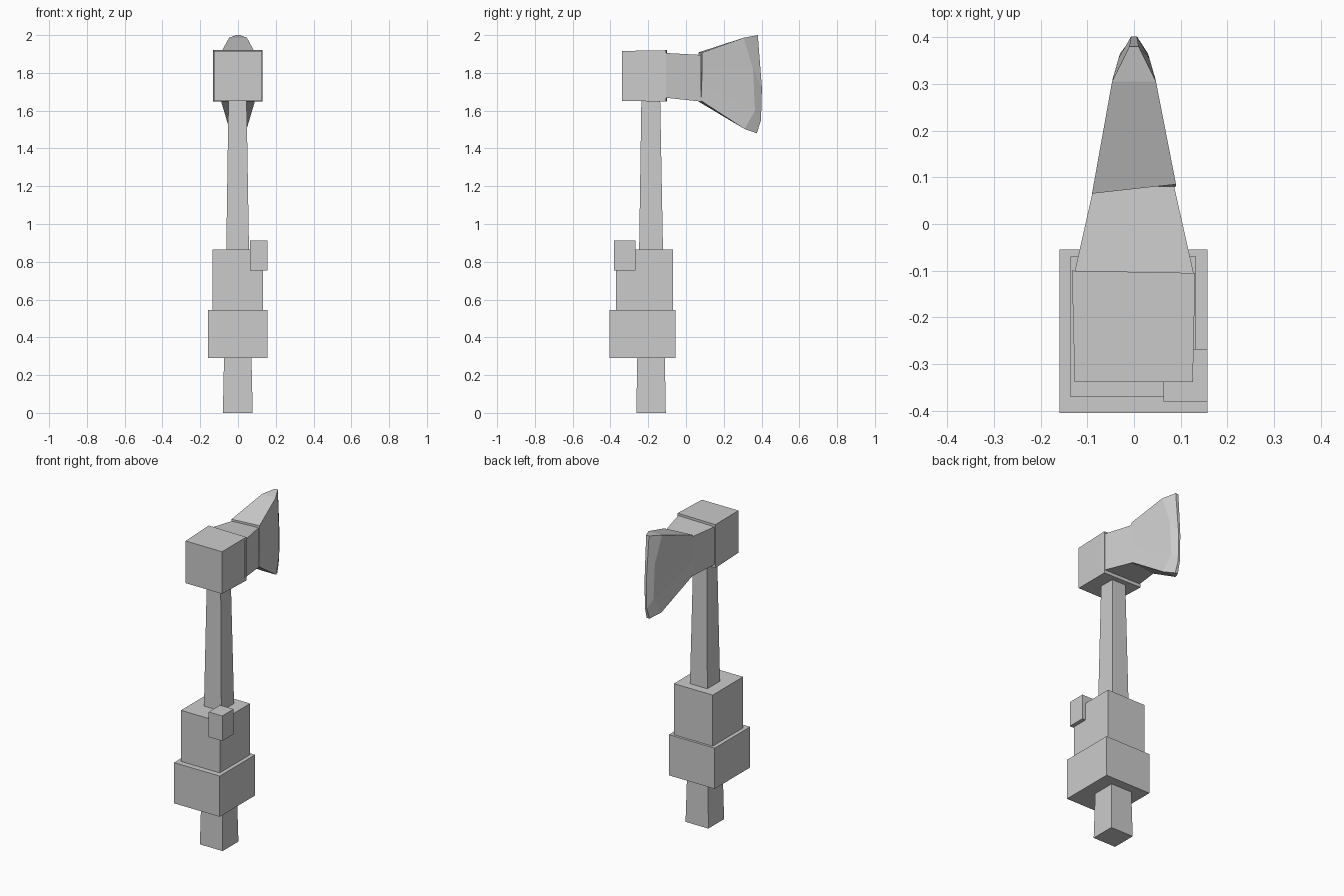
import bpy, bmesh

if "Cube" in bpy.data.objects:
    bpy.data.objects.remove(bpy.data.objects["Cube"])


def loft(name, rings):
    """Skin a list of even-sized vertex rings and close both ends with quads."""
    bm = bmesh.new()
    vs = [[bm.verts.new(p) for p in ring] for ring in rings]
    n = len(rings[0])
    for a, b in zip(vs, vs[1:]):
        for i in range(n):
            j = (i + 1) % n
            bm.faces.new((a[i], a[j], b[j], b[i]))
    for cap in (vs[0], vs[-1]):
        for i in range(n // 2 - 1):
            bm.faces.new((cap[i], cap[i + 1], cap[n - 2 - i], cap[n - 1 - i]))
    bmesh.ops.recalc_face_normals(bm, faces=bm.faces)
    me = bpy.data.meshes.new(name)
    bm.to_mesh(me)
    bm.free()
    ob = bpy.data.objects.new(name, me)
    bpy.context.collection.objects.link(ob)
    return ob


def rect_z(x0, x1, y0, y1, z):
    return [(x0, y0, z), (x1, y0, z), (x1, y1, z), (x0, y1, z)]


def box(name, x, y, z):
    return loft(name, [rect_z(*x, *y, h) for h in z])


def blade_ring(profile, halves, skew=0.0):
    """Mirror a side profile of (y, z) points across x = 0."""
    right = [(h, y + skew, z) for (y, z), h in zip(profile, halves)]
    left = [(-h, y - skew, z) for (y, z), h in zip(profile, halves)]
    return right + left[::-1]


# Tapered square shaft
loft("handle", [rect_z(-0.08, 0.078, -0.263, -0.107, 0.0),
                rect_z(-0.062, 0.058, -0.248, -0.122, 0.87),
                rect_z(-0.05, 0.045, -0.236, -0.137, 1.68)])

# Grip wrapping and its knot
box("lower_grip_wrap", (-0.16, 0.157), (-0.405, -0.055), (0.29, 0.545))
box("upper_grip_wrap", (-0.136, 0.133), (-0.37, -0.07), (0.545, 0.865))
box("grip_knot", (0.063, 0.157), (-0.38, -0.268), (0.755, 0.912))

# Head block, slightly wider toward the neck
loft("head_block", [
    [(-0.127, -0.338, 1.652), (0.126, -0.338, 1.652),
     (0.126, -0.338, 1.916), (-0.127, -0.338, 1.916)],
    [(-0.133, -0.1, 1.648), (0.131, -0.105, 1.648),
     (0.131, -0.105, 1.92), (-0.133, -0.1, 1.92)]])

# Tapered neck between head block and blade
loft("neck", [blade_ring([(-0.12, 1.67), (-0.12, 1.906)], (0.131, 0.131)),
              blade_ring([(0.08, 1.648), (0.08, 1.895)], (0.086, 0.086))])

# Flared blade: root, bevel shoulder, cutting edge
loft("blade", [
    blade_ring([(0.07, 1.652), (0.073, 1.74), (0.075, 1.82), (0.075, 1.908)],
               (0.09,) * 4, 0.01),
    blade_ring([(0.31, 1.503), (0.365, 1.60), (0.355, 1.82), (0.305, 1.986)],
               (0.046, 0.03, 0.033, 0.047)),
    blade_ring([(0.375, 1.48), (0.397, 1.55), (0.402, 1.72), (0.38, 2.0)],
               (0.01, 0.006, 0.006, 0.01))])
